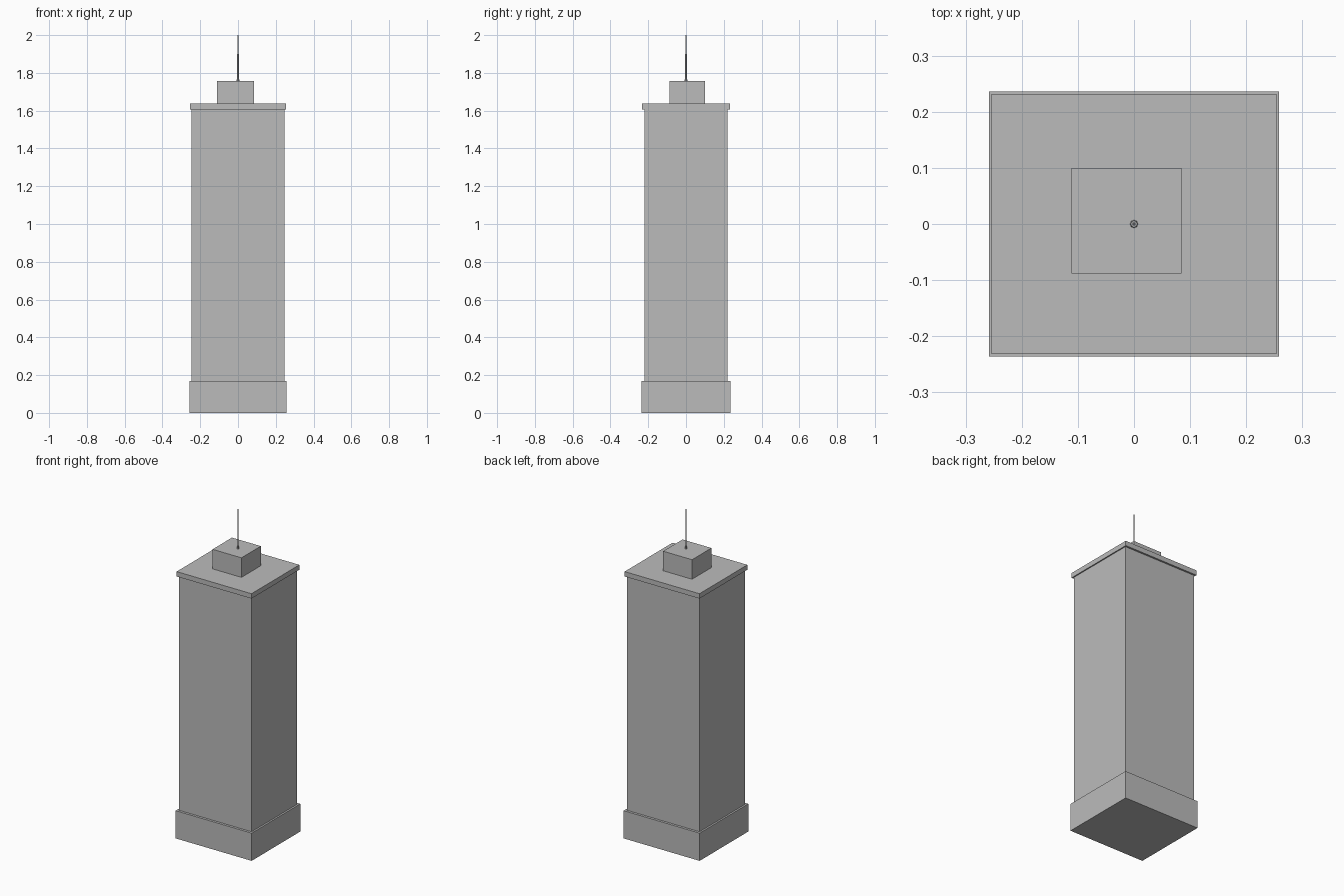
import bpy
import bmesh
from mathutils import Matrix

if "Cube" in bpy.data.objects:
    bpy.data.objects.remove(bpy.data.objects["Cube"], do_unlink=True)

GREY = (0.5, 0.5, 0.5, 1)
concrete = bpy.data.materials.new("concrete_grey")
concrete.use_nodes = True
concrete.diffuse_color = GREY
concrete.node_tree.nodes["Principled BSDF"].inputs["Base Color"].default_value = GREY


def finish(name, bm):
    mesh = bpy.data.meshes.new(name)
    bm.to_mesh(mesh)
    bm.free()
    mesh.materials.append(concrete)
    obj = bpy.data.objects.new(name, mesh)
    bpy.context.collection.objects.link(obj)
    return obj


def box(name, half_x, half_y, z0, z1, centre=(0, 0)):
    bm = bmesh.new()
    bmesh.ops.create_cube(bm, size=1)
    bmesh.ops.scale(bm, vec=(2 * half_x, 2 * half_y, z1 - z0), verts=bm.verts)
    bmesh.ops.translate(bm, vec=(*centre, (z0 + z1) / 2), verts=bm.verts)
    return finish(name, bm)


def rod(name, r0, r1, z0, z1):
    bm = bmesh.new()
    bmesh.ops.create_cone(bm, cap_ends=True, segments=8, radius1=r0, radius2=r1,
                          depth=z1 - z0, matrix=Matrix.Translation((0, 0, (z0 + z1) / 2)))
    return finish(name, bm)


# Plinth, shaft and overhanging cornice
box("plinth", 0.258, 0.236, 0, 0.17)
box("tower_shaft", 0.247, 0.221, 0.17, 1.607)
box("cornice", 0.254, 0.232, 1.607, 1.637)

# Off-centre plant room on the roof
box("roof_plant_room", 0.098, 0.094, 1.637, 1.757, (-0.013, 0.006))

# Stepped mast
rod("mast_base", 0.007, 0.006, 1.757, 1.775)
rod("mast_lower", 0.004, 0.004, 1.775, 1.9)
rod("mast_tip", 0.002, 0.002, 1.9, 2.0)
